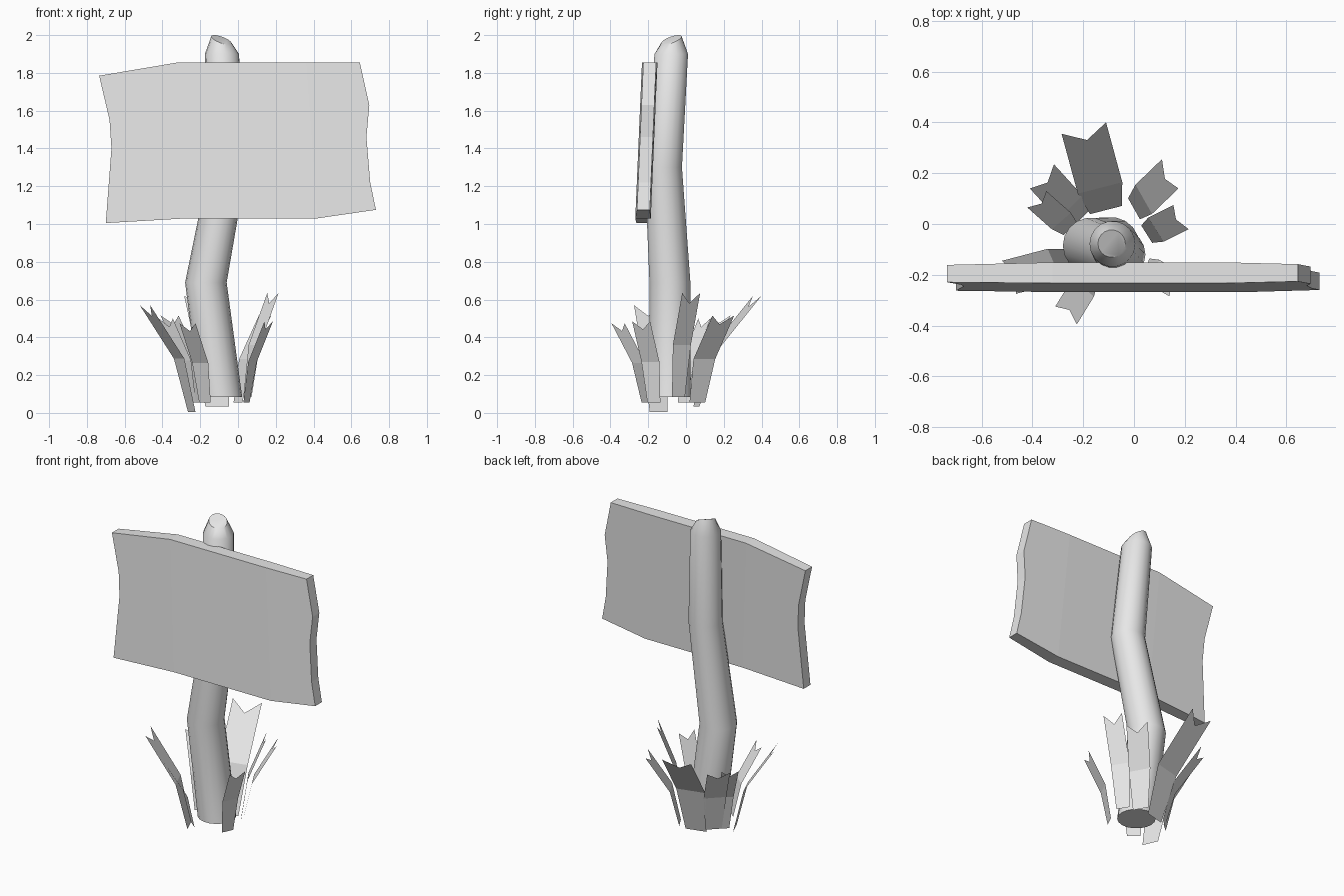
import bpy, bmesh, math
from mathutils import Vector

cube = bpy.data.objects.get("Cube")
if cube:
    bpy.data.objects.remove(cube, do_unlink=True)

GREY = (0.8, 0.8, 0.8, 1.0)
mat = bpy.data.materials.new("light_grey")
mat.use_nodes = True
mat.diffuse_color = GREY
mat.node_tree.nodes["Principled BSDF"].inputs["Base Color"].default_value = GREY


def finish(name, bm, smooth_angle=None, fix_normals=True):
    if fix_normals:
        bmesh.ops.recalc_face_normals(bm, faces=bm.faces)
    mesh = bpy.data.meshes.new(name)
    bm.to_mesh(mesh)
    bm.free()
    mesh.materials.append(mat)
    obj = bpy.data.objects.new(name, mesh)
    bpy.context.collection.objects.link(obj)
    if smooth_angle:
        bpy.ops.object.select_all(action="DESELECT")
        obj.select_set(True)
        bpy.context.view_layer.objects.active = obj
        bpy.ops.object.shade_smooth_by_angle(angle=math.radians(smooth_angle))
    return obj


# Crooked post: rings of (x, y, z, radius), the cut top is slanted
def build_post(sides=18):
    rings = [(-0.09, -0.085, 0.085, 0.112), (-0.17, -0.085, 0.69, 0.11),
             (-0.055, -0.12, 1.3, 0.1), (-0.085, -0.078, 1.9, 0.09),
             (-0.088, -0.077, 1.975, 0.054)]
    bm = bmesh.new()
    loops = []
    for i, (x, y, z, r) in enumerate(rings):
        slant = 0.33 if i == len(rings) - 1 else 0
        loop = []
        for s in range(sides):
            a = math.tau * s / sides
            dx, dy = r * math.cos(a), r * math.sin(a)
            loop.append(bm.verts.new((x + dx, y + dy, z + slant * (dy - dx))))
        loops.append(loop)
    for low, high in zip(loops, loops[1:]):
        for s in range(sides):
            t = (s + 1) % sides
            bm.faces.new((low[s], low[t], high[t], high[s]))
    bm.faces.new(loops[0][::-1])
    bm.faces.new(loops[-1])
    finish("post", bm, 32)


# Sign board: ragged outline, leaning back, slightly thinner at both ends
def build_board():
    outline = [(-0.735, 1.785), (-0.68, 1.55), (-0.67, 1.4), (-0.70, 1.005),
               (-0.27, 1.03), (0.42, 1.03), (0.73, 1.075), (0.70, 1.22),
               (0.68, 1.46), (0.695, 1.63), (0.645, 1.855), (0.36, 1.855),
               (-0.32, 1.855)]
    panels = [(0, 1, 2, 3, 4, 12), (12, 4, 5, 11), (11, 5, 6, 7, 8, 9, 10)]
    bm = bmesh.new()
    front, back = [], []
    for x, z in outline:
        lean = -0.192 - 0.043 * (1.855 - z)
        half = 0.034 if abs(x) > 0.5 else 0.041
        front.append(bm.verts.new((x, lean - half, z)))
        back.append(bm.verts.new((x, lean + half, z)))
    for p in panels:
        bm.faces.new([front[i] for i in p])
        bm.faces.new([back[i] for i in reversed(p)])
    for i in range(len(outline)):
        j = (i + 1) % len(outline)
        bm.faces.new((front[j], front[i], back[i], back[j]))
    finish("sign_board", bm)


# Grass blade: bent sheet with a notched tip
def build_blade(name, base, tip_a, tip_b, tip_z):
    a, b = Vector((*tip_a, tip_z)), Vector((*tip_b, tip_z))
    base = Vector(base)
    tip = (a + b) / 2
    half = (b - a) / 2
    mid = base.lerp(tip, 0.27)
    mid.z = base.z + 0.5 * (tip_z - base.z)
    bm = bmesh.new()

    def row(centre, scale):
        return [bm.verts.new(centre + half * scale * k) for k in (-1, 0, 1)]

    low, bend, top = row(base, 0.72), row(mid, 1.0), row(tip, 1.0)
    top[1].co = tip.lerp(mid, 0.2)
    for r0, r1 in ((low, bend), (bend, top)):
        for k in (0, 1):
            bm.faces.new((r0[k], r1[k], r1[k + 1], r0[k + 1]))
    finish(name, bm, fix_normals=False)


build_post()
build_board()

blades = [
    ("grass_back", (-0.11, 0.055, 0.035), (-0.285, 0.355), (-0.11, 0.4), 0.62),
    ("grass_back_left", (0.0, 0.06, 0.055), (0.11, 0.255), (0.175, 0.14), 0.515),
    ("grass_left", (0.05, -0.04, 0.085), (0.155, 0.075), (0.215, -0.02), 0.635),
    ("grass_front_left", (0.045, -0.17, 0.055), (0.185, -0.19), (0.14, -0.285), 0.485),
    ("grass_front", (-0.175, -0.21, 0.055), (-0.225, -0.395), (-0.31, -0.325), 0.475),
    ("grass_right", (-0.245, -0.145, 0.005), (-0.465, -0.275), (-0.52, -0.145), 0.57),
    ("grass_right_rear", (-0.25, -0.02, 0.055), (-0.42, 0.065), (-0.345, 0.13), 0.5),
    ("grass_back_right", (-0.21, 0.02, 0.055), (-0.41, 0.14), (-0.315, 0.235), 0.515),
]
for blade in blades:
    build_blade(*blade)
